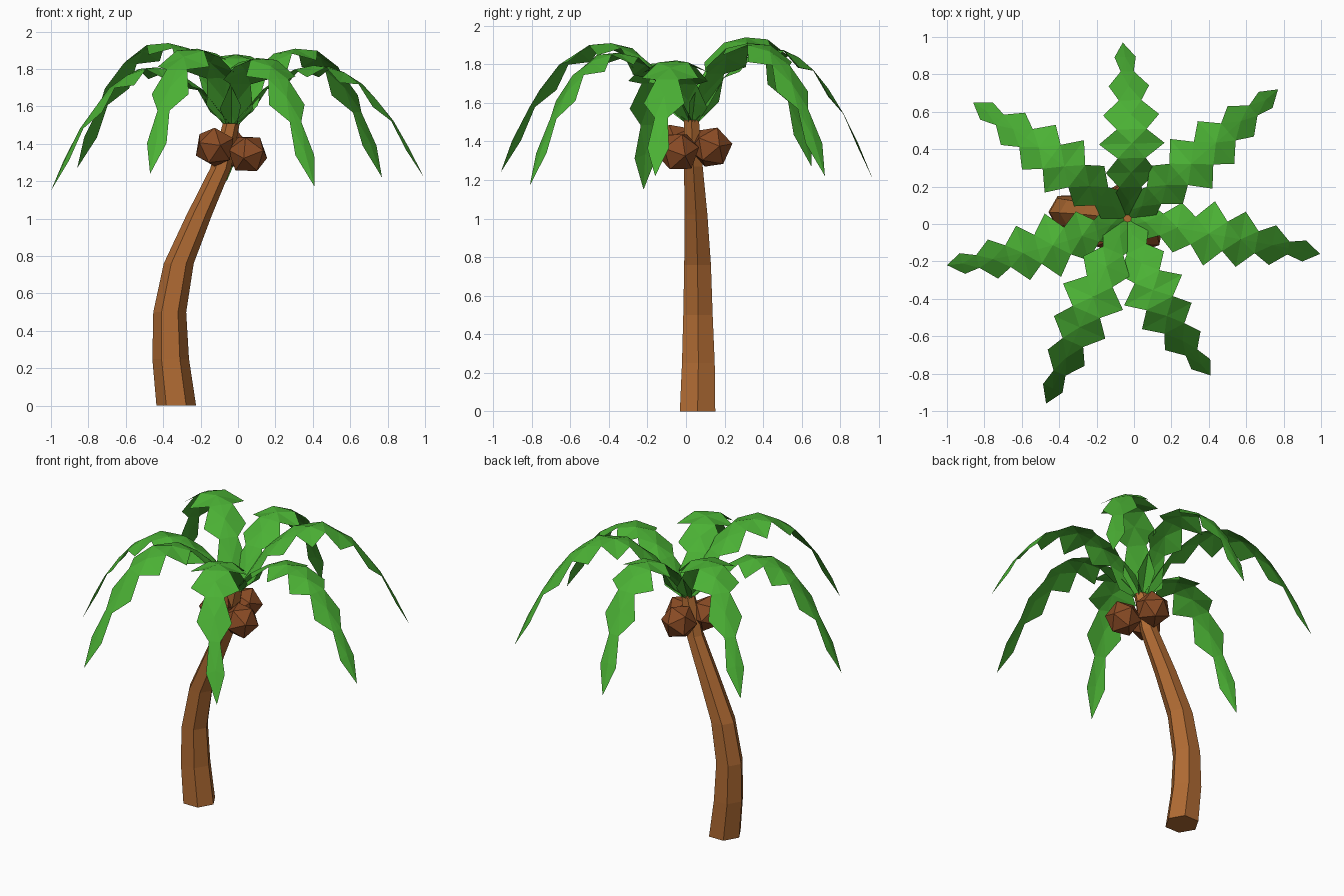
import bpy, bmesh, math
from mathutils import Vector

if "Cube" in bpy.data.objects:
    bpy.data.objects.remove(bpy.data.objects["Cube"])


def material(name, rgb):
    m = bpy.data.materials.new(name)
    m.diffuse_color = (*rgb, 1)
    m.use_nodes = True
    m.node_tree.nodes["Principled BSDF"].inputs["Base Color"].default_value = m.diffuse_color
    return m


BARK = material("bark", (0.43, 0.145, 0.033))
HUSK = material("husk", (0.25, 0.07, 0.018))
LEAF = material("leaf", (0.07, 0.44, 0.035))


def finish(bm, name, mat):
    me = bpy.data.meshes.new(name)
    bm.to_mesh(me)
    bm.free()
    me.materials.append(mat)
    ob = bpy.data.objects.new(name, me)
    bpy.context.collection.objects.link(ob)
    return ob


# Trunk: hexagonal rings (x, y, z, radius) along a leaning curve
RINGS = [(-.33, .06, 0, .106), (-.36, .064, .25, .098), (-.365, .062, .5, .088),
         (-.317, .06, .76, .08), (-.207, .052, 1.02, .068),
         (-.092, .038, 1.27, .056), (-.036, .028, 1.51, .045)]
bm = bmesh.new()
loops = [[bm.verts.new((x + r * math.cos(k * math.pi / 3),
                        y + r * math.sin(k * math.pi / 3), z)) for k in range(6)]
         for x, y, z, r in RINGS]
for a, b in zip(loops, loops[1:]):
    for k in range(6):
        j = (k + 1) % 6
        bm.faces.new((a[k], a[j], b[j], b[k]))
bm.faces.new(loops[0][::-1])
bm.faces.new(loops[-1])
finish(bm, "trunk", BARK)

# Fronds: folded leaf blades with alternating narrow and wide rows
CROWN = Vector((-.035, .03, 1.5))
HALF = [.035, .10, .06, .135, .075, .175, .08, .15, .06, .108, .035, .057, 0]
PEAK_AT = .44


def frond(name, tip, peak, bow):
    tip = Vector(tip)
    flat = Vector((tip.x - CROWN.x, tip.y - CROWN.y, 0))
    side = Vector((-flat.y, flat.x, 0)).normalized()
    start = CROWN + flat.normalized() * .012
    bm = bmesh.new()
    rows = []
    n = len(HALF) - 1
    for i, w in enumerate(HALF):
        s = i / n
        if s < PEAK_AT:
            z = peak - (peak - CROWN.z) * (1 - s / PEAK_AT) ** 2
        else:
            z = peak - (peak - tip.z) * ((s - PEAK_AT) / (1 - PEAK_AT)) ** 2
        mid = start.lerp(tip, s) + side * bow * 4 * s * (1 - s)
        mid.z = z
        drop = Vector((0, 0, w * (.36 if i % 2 else .05)))
        ridge = bm.verts.new(mid)
        if w:
            rows.append((bm.verts.new(mid + side * w - drop), ridge,
                         bm.verts.new(mid - side * w - drop)))
        else:
            rows.append((ridge,))
    for a, b in zip(rows, rows[1:]):
        for k in (0, 1):
            if len(b) == 3:
                bm.faces.new((a[k], a[k + 1], b[k + 1], b[k]))
            else:
                bm.faces.new((a[k], a[k + 1], b[0]))
    # split the bent quads so each diamond reads as facets
    bmesh.ops.triangulate(bm, faces=bm.faces[:])
    finish(bm, name, LEAF)


# tip position, peak height, sideways bow
FRONDS = [((-.06, .97, 1.20), 1.88, -.035), ((.77, .72, 1.22), 1.91, 0),
          ((.995, -.16, 1.22), 1.82, 0), ((.41, -.81, 1.17), 1.86, -.06),
          ((-.47, -.96, 1.24), 1.91, 0), ((-1.0, -.22, 1.15), 1.81, .04),
          ((-.86, .65, 1.27), 1.94, -.02)]
for i, (tip, peak, bow) in enumerate(FRONDS):
    frond(f"frond_{i + 1}", tip, peak, bow)

# Coconuts: faceted balls clustered under the crown
for i, c in enumerate([(-.125, -.045, 1.383), (.052, -.04, 1.346), (-.04, .13, 1.37)]):
    bm = bmesh.new()
    bmesh.ops.create_icosphere(bm, subdivisions=1, radius=.112)
    ob = finish(bm, f"coconut_{i + 1}", HUSK)
    ob.location = c
    ob.rotation_euler = (.4 + i, .3 * i, .8 * i)
